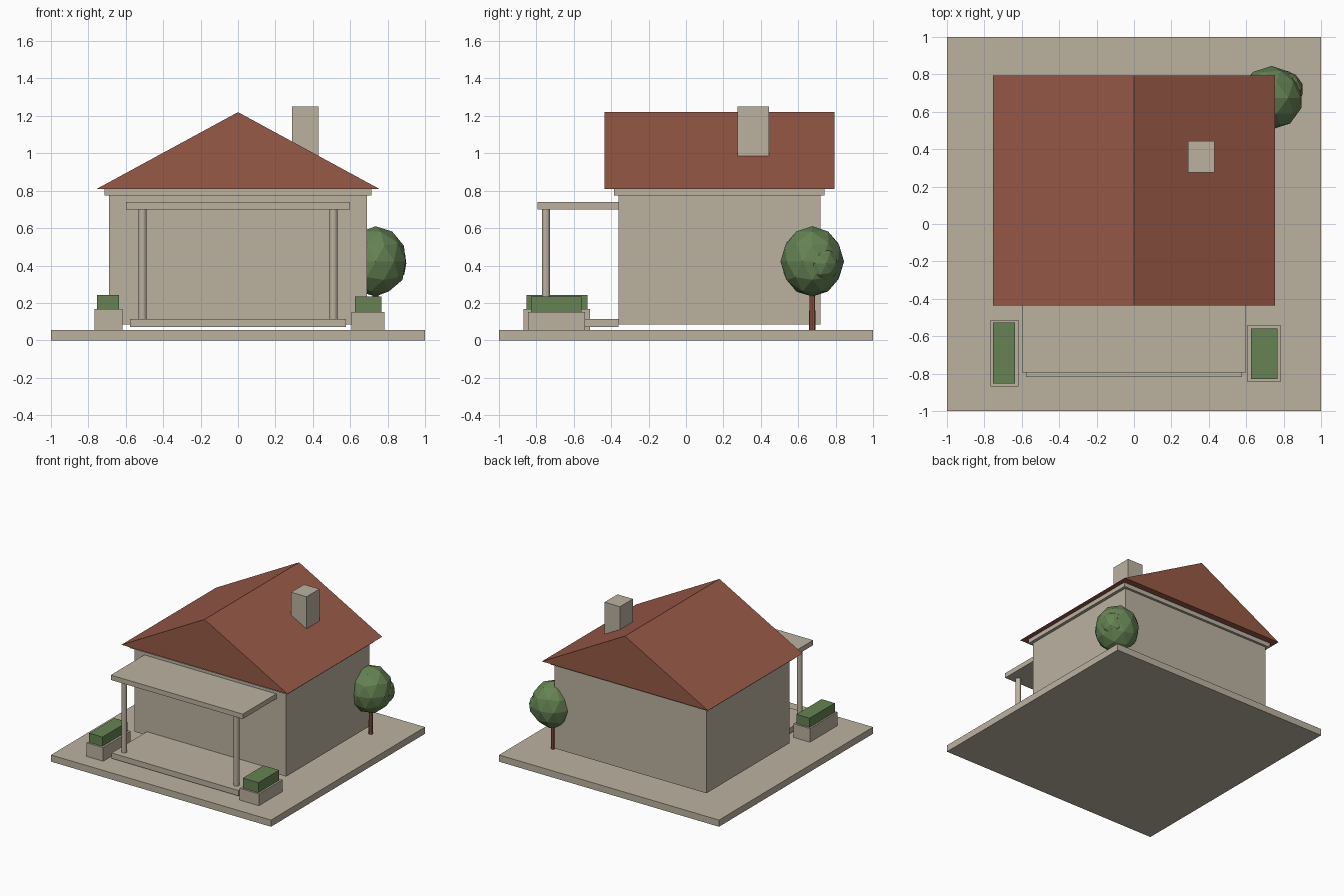
import bpy
import bmesh
from mathutils import Matrix, Vector

cube = bpy.data.objects.get("Cube")
if cube:
    bpy.data.objects.remove(cube, do_unlink=True)


def material(name, rgb):
    mat = bpy.data.materials.new(name)
    mat.use_nodes = True
    mat.diffuse_color = (*rgb, 1)
    mat.node_tree.nodes["Principled BSDF"].inputs["Base Color"].default_value = (*rgb, 1)
    return mat


STONE = material("warm stone", (0.50, 0.445, 0.352))
TILE = material("terracotta", (0.31, 0.10, 0.063))
LEAF = material("leaf green", (0.132, 0.226, 0.088))


def finish(name, bm, mat):
    bmesh.ops.recalc_face_normals(bm, faces=bm.faces)
    mesh = bpy.data.meshes.new(name)
    bm.to_mesh(mesh)
    bm.free()
    mesh.materials.append(mat)
    obj = bpy.data.objects.new(name, mesh)
    bpy.context.collection.objects.link(obj)
    return obj


def box(name, x, y, z, mat=STONE):
    """Box from (min, max) ranges on each axis."""
    bm = bmesh.new()
    bmesh.ops.create_cube(bm, size=1)
    for v in bm.verts:
        v.co = Vector([(r[0] + r[1]) / 2 + c * (r[1] - r[0]) for r, c in zip((x, y, z), v.co)])
    return finish(name, bm, mat)


def column(name, x, y, z, r_low, r_high, sides, mat):
    bm = bmesh.new()
    bmesh.ops.create_cone(bm, cap_ends=True, segments=sides, radius1=r_low, radius2=r_high,
                          depth=z[1] - z[0], matrix=Matrix.Translation((x, y, sum(z) / 2)))
    return finish(name, bm, mat)


def foliage(name, centre, radii):
    bm = bmesh.new()
    bmesh.ops.create_icosphere(bm, subdivisions=2, radius=1,
                               matrix=Matrix.Translation(centre) @ Matrix.Diagonal((*radii, 1)))
    return finish(name, bm, LEAF)


# Ground slab and house walls
box("ground_slab", (-1, 1), (-1, 1), (0, 0.055))
box("house_walls", (-0.69, 0.69), (-0.36, 0.72), (0.085, 0.775))
box("cornice", (-0.715, 0.715), (-0.385, 0.74), (0.775, 0.81))

# Gabled roof: triangle pushed along the ridge
bm = bmesh.new()
gable = bm.faces.new([bm.verts.new((x, -0.435, z)) for x, z in ((-0.755, 0.81), (0.755, 0.81), (0, 1.22))])
end = bmesh.ops.extrude_face_region(bm, geom=[gable], use_keep_orig=True)["geom"]
bmesh.ops.translate(bm, vec=(0, 1.228, 0), verts=[g for g in end if isinstance(g, bmesh.types.BMVert)])
finish("gable_roof", bm, TILE)
box("chimney", (0.29, 0.43), (0.275, 0.443), (0.9, 1.25))

# Porch
box("porch_floor", (-0.577, 0.577), (-0.817, -0.36), (0.07, 0.115))
box("porch_canopy", (-0.6, 0.6), (-0.795, -0.36), (0.70, 0.74))
for side, sign in (("left", 1), ("right", -1)):
    column(f"porch_post_{side}", sign * 0.51, -0.748, (0.115, 0.70), 0.021, 0.021, 12, STONE)

# Planters with clipped hedges
box("planter_right", (-0.768, -0.618), (-0.868, -0.512), (0.055, 0.167))
box("hedge_right", (-0.755, -0.635), (-0.853, -0.527), (0.167, 0.243), LEAF)
box("planter_left", (0.607, 0.782), (-0.845, -0.54), (0.055, 0.152))
box("hedge_left", (0.625, 0.767), (-0.83, -0.56), (0.152, 0.235), LEAF)

# Tree
column("tree_trunk", 0.735, 0.675, (0.003, 0.32), 0.018, 0.014, 8, TILE)
foliage("tree_crown", (0.735, 0.675, 0.422), (0.17, 0.17, 0.188))
foliage("tree_crown_tuft", (0.80, 0.72, 0.41), (0.105, 0.10, 0.11))
